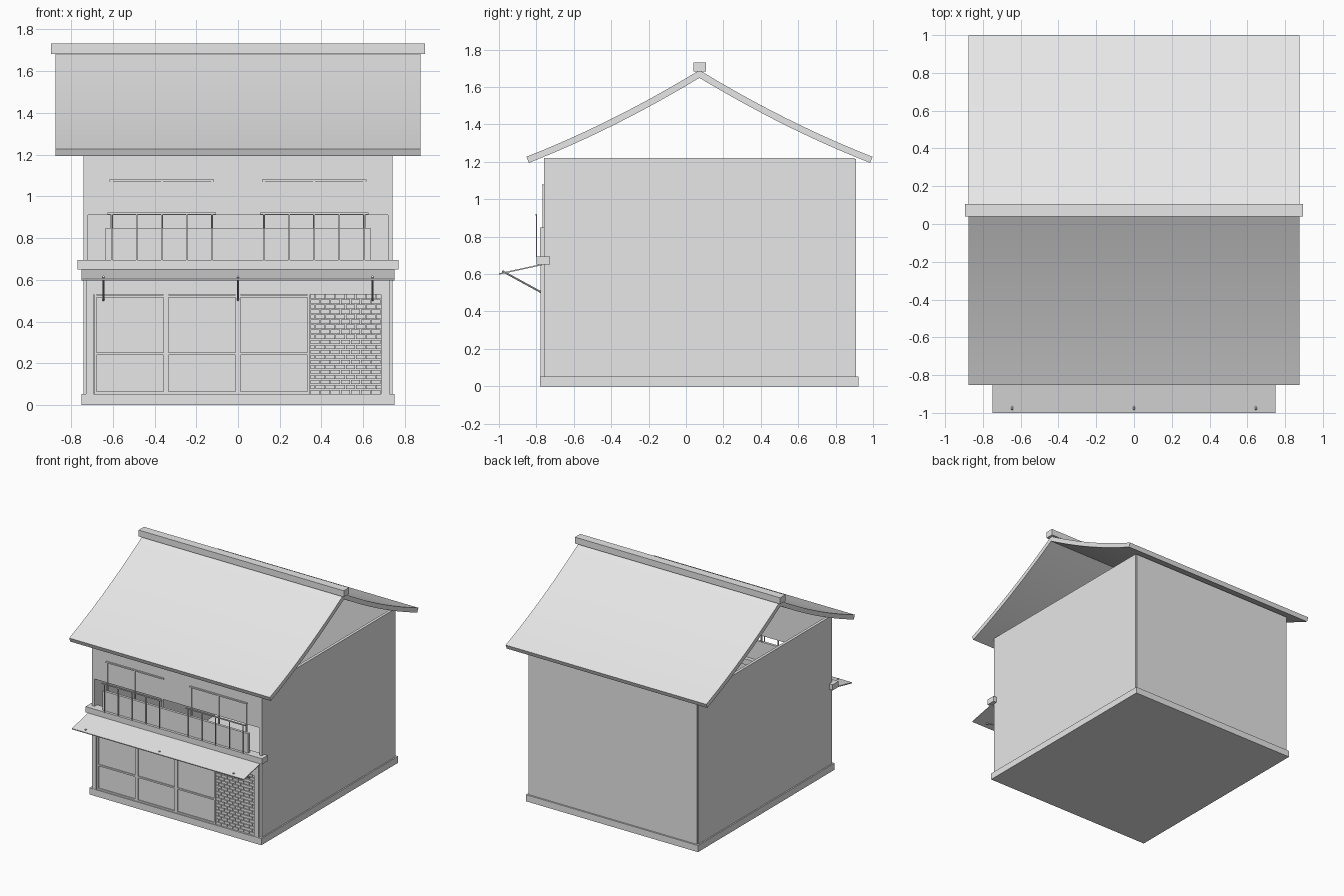
import bpy, bmesh, math
from mathutils import Vector

if "Cube" in bpy.data.objects:
    bpy.data.objects.remove(bpy.data.objects["Cube"])

grey = bpy.data.materials.new("plain_light_grey")
grey.diffuse_color = (0.8, 0.8, 0.8, 1)
grey.use_nodes = True
grey.node_tree.nodes["Principled BSDF"].inputs["Base Color"].default_value = grey.diffuse_color


def finish(name, bm):
    bmesh.ops.recalc_face_normals(bm, faces=bm.faces)
    me = bpy.data.meshes.new(name)
    bm.to_mesh(me)
    bm.free()
    me.materials.append(grey)
    ob = bpy.data.objects.new(name, me)
    bpy.context.collection.objects.link(ob)
    return ob


def add_box(bm, x0, x1, y0, y1, z0, z1):
    vs = bmesh.ops.create_cube(bm, size=1)["verts"]
    for v in vs:
        v.co = Vector(((x0 + x1) / 2 + v.co.x * (x1 - x0),
                       (y0 + y1) / 2 + v.co.y * (y1 - y0),
                       (z0 + z1) / 2 + v.co.z * (z1 - z0)))


def boxes(name, *dims):
    bm = bmesh.new()
    for d in dims:
        add_box(bm, *d)
    return finish(name, bm)


def strip_solid(name, top, bottom, half_width):
    """Extrude a strip between two (y, z) lines along x."""
    bm = bmesh.new()
    rings = []
    for (ty, tz), (by, bz) in zip(top, bottom):
        rings.append([bm.verts.new(c) for c in (
            (-half_width, ty, tz), (half_width, ty, tz),
            (half_width, by, bz), (-half_width, by, bz))])
    for a, b in zip(rings, rings[1:]):
        for i in range(4):
            j = (i + 1) % 4
            bm.faces.new((a[i], a[j], b[j], b[i]))
    bm.faces.new(rings[0])
    bm.faces.new(rings[-1])
    return finish(name, bm)


F, B, T = -0.76, 0.91, 0.022   # front plane, back plane, wall thickness

# Base slab and hollow, open-topped walls
boxes("base_slab", (-.75, .75, -.78, .922, 0, .052))
boxes("side_walls", *[(min(s * .74, s * (.74 - T)), max(s * .74, s * (.74 - T)),
                       F, B - .008, .05, 1.22) for s in (-1, 1)])
boxes("back_wall", (-.735, .735, B - T, B, .05, 1.215))
boxes("front_wall_lower", (-.72, .72, F, F + T, .05, .69))
boxes("front_wall_upper", (-.72, .72, F, F + T, .91, 1.22))

# Curved roof with a ridge beam
ridge_y, ridge_z, run, drop, thick = .072, 1.69, .925, .463, .035
top, bottom = [], []
N = 12
for i in range(-N, N + 1):
    t, s = abs(i) / N, (1 if i > 0 else -1 if i < 0 else 0)
    z = ridge_z - drop * t - .1 * t * (1 - t)
    slope = (drop + .1 * (1 - 2 * t)) / run
    a = math.atan(slope)
    y = ridge_y + s * t * run
    top.append((y, z))
    bottom.append((y - s * thick * math.sin(a),
                   z - (thick * math.cos(a) if s else thick / math.cos(a))))
roof = strip_solid("roof", top, bottom, .875)
bpy.context.view_layer.objects.active = roof
roof.select_set(True)
bpy.ops.object.shade_smooth_by_angle(angle=math.radians(30))
boxes("ridge_beam", (-.895, .895, .04, .106, 1.682, 1.732))

# Ledge between the storeys and blank board above it
boxes("ledge", (-.77, .77, -.80, -.728, .65, .695))
boxes("blank_board", (-.635, .635, -.78, F, .69, .848))

# Awning and its struts
strip_solid("awning", [(-1.0, .604), (-.77, .654)], [(-.999, .597), (-.77, .647)], .75)
bm = bmesh.new()
for x in (-.645, 0, .645):
    a, b = Vector((x, -.982, .616)), Vector((x, -.775, .503))
    d = b - a
    M = d.to_track_quat('Z', 'Y').to_matrix().to_4x4()
    M.translation = (a + b) / 2
    bmesh.ops.create_cone(bm, cap_ends=True, segments=8, radius1=.005,
                          radius2=.005, depth=d.length, matrix=M)
finish("awning_struts", bm)

# Shop front: trim, sliding doors, tiled panel
boxes("shop_trim",
      (-.728, -.692, -.778, F, .05, .65), (.685, .725, -.778, F, .05, .65),
      (-.70, .70, -.776, F, .53, .65))
frames, panes = bmesh.new(), bmesh.new()
for k in range(3):
    x0, x1 = -.69 + k * .345, -.345 + k * .345
    f0, f1, w = -.772, F, .012
    add_box(panes, x0 + w, x1 - w, -.764, F, .055, .525)
    add_box(frames, x0, x0 + w, f0, f1, .052, .53)
    add_box(frames, x1 - w, x1, f0, f1, .052, .53)
    for z in (.052, .24, .516):
        add_box(frames, x0 + w, x1 - w, f0, f1, z, z + w)
finish("door_frames", frames)
finish("door_panes", panes)

bm = bmesh.new()
rows, tw, gap = 20, .0485, .004
rh = .48 / rows
for r in range(rows):
    z = .053 + r * rh
    x = .347 - (tw / 2 if r % 2 else 0)
    while x < .684:
        a, b = max(x, .347), min(x + tw - gap, .684)
        if b - a > .005:
            add_box(bm, a, b, -.768, F, z, z + rh - gap)
        x += tw
finish("small_tiles", bm)

# Upper windows with lintels, mullions and railings (mirrored pair)
lintels, mullions, rails = bmesh.new(), bmesh.new(), bmesh.new()
for c in (-.365, .365):
    add_box(lintels, c - .25, c + .25, -.77, F, 1.07, 1.08)
    for dx in (-.24, -.12, 0, .12, .24):
        if dx in (-.24, 0, .24):
            add_box(mullions, c + dx - .005, c + dx + .005, -.766, F + .005, .845, 1.07)
        add_box(rails, c + dx - .003, c + dx + .003, -.803, -.797, .69, .918)
    add_box(rails, c - .26, c + .26, -.805, -.796, .914, .922)
finish("window_lintels", lintels)
finish("window_mullions", mullions)
finish("window_railings", rails)
